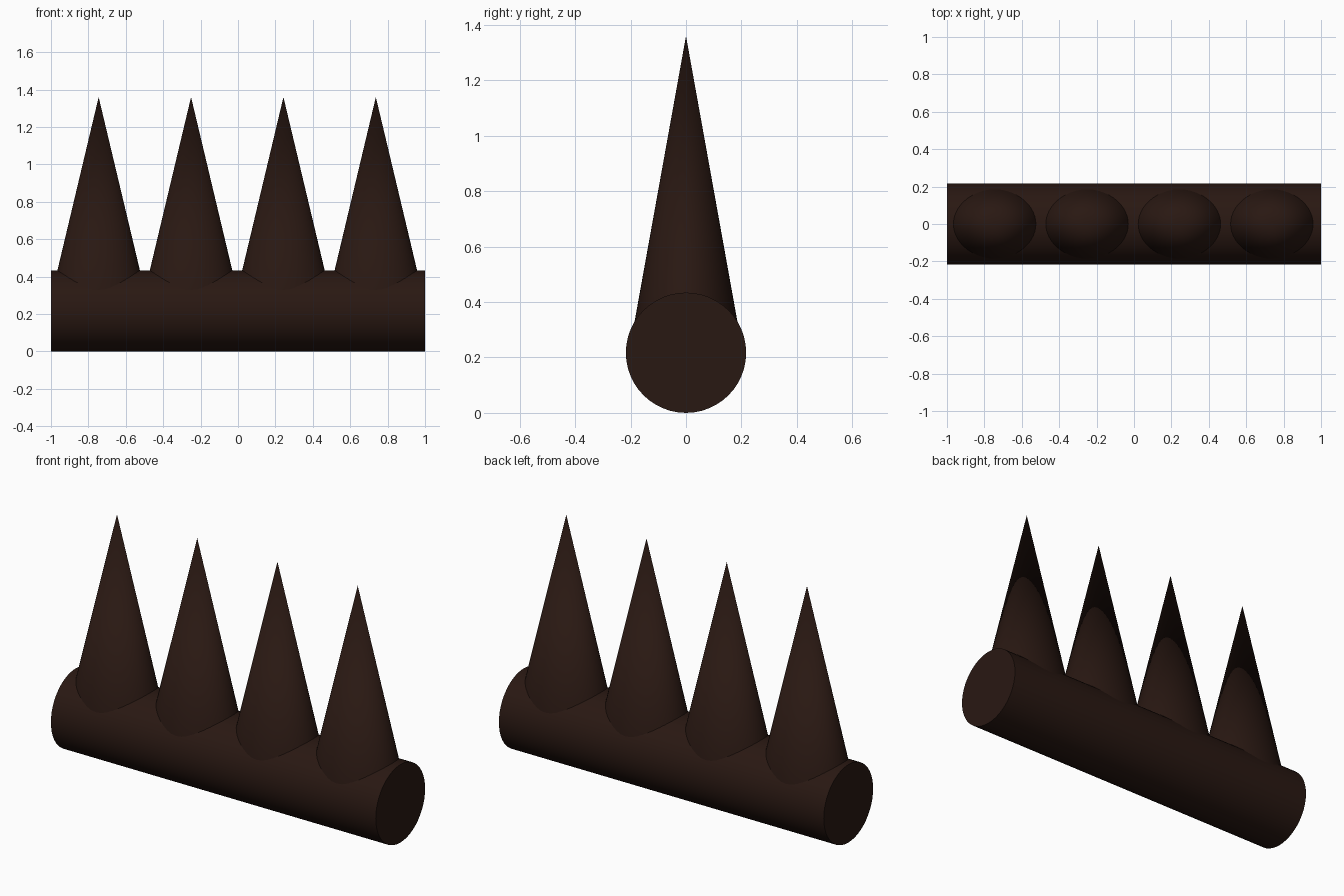
import bpy
import math

if "Cube" in bpy.data.objects:
    bpy.data.objects.remove(bpy.data.objects["Cube"])

bark = bpy.data.materials.new("dark_wood")
bark.diffuse_color = (0.022, 0.009, 0.006, 1)
bark.use_nodes = True
bark.node_tree.nodes["Principled BSDF"].inputs["Base Color"].default_value = bark.diffuse_color


def finish(name):
    ob = bpy.context.object
    ob.name = name
    ob.data.materials.append(bark)
    bpy.ops.object.transform_apply(location=False, rotation=True, scale=True)
    bpy.ops.object.shade_smooth_by_angle(angle=math.radians(35))
    return ob


# log lying along x
R = 0.217
bpy.ops.mesh.primitive_cylinder_add(vertices=48, radius=R, depth=2,
                                    location=(0, 0, R),
                                    rotation=(0, math.pi / 2, 0))
finish("log")

# row of oval spikes, with their bases sunk in the log
base, tip = 0.30, 1.36
height = tip - base
for i in range(4):
    x = -0.745 + i * 0.494
    bpy.ops.mesh.primitive_cone_add(vertices=48, radius1=1, radius2=0,
                                    depth=height,
                                    location=(x, 0, base + height / 2))
    bpy.context.object.scale = (0.238 * height, 0.18 * height, 1)
    finish(f"spike_{i + 1}")
